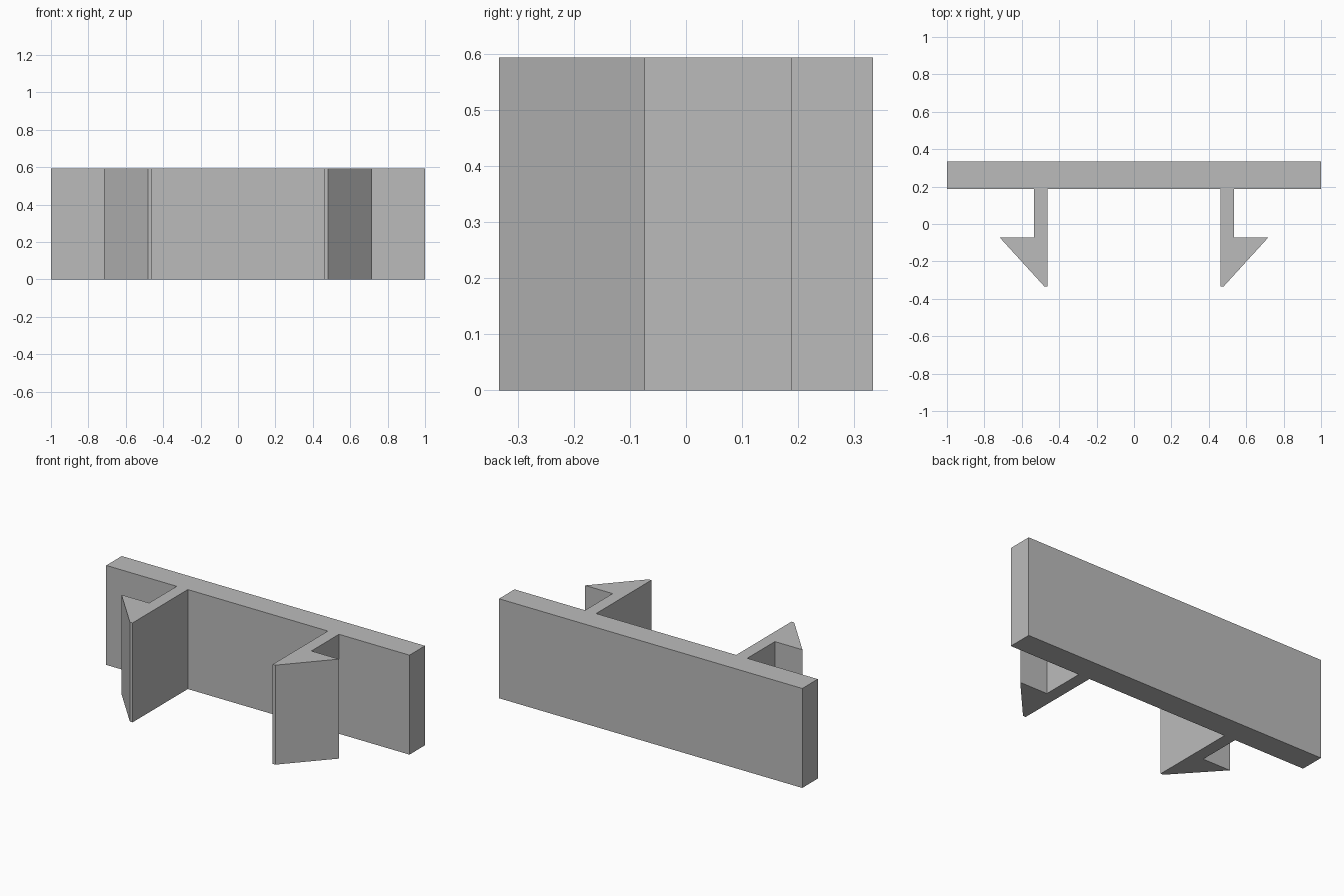
import bpy
import bmesh

cube = bpy.data.objects.get("Cube")
if cube:
    bpy.data.objects.remove(cube, do_unlink=True)

HEIGHT = 0.593

grey = bpy.data.materials.new("plain grey")
grey.use_nodes = True
colour = (0.5, 0.5, 0.5, 1)
grey.diffuse_color = colour
grey.node_tree.nodes["Principled BSDF"].inputs["Base Color"].default_value = colour


def extrude_outline(name, outline):
    """Raise a flat outline from the floor to the full height."""
    bm = bmesh.new()
    face = bm.faces.new([bm.verts.new((x, y, 0)) for x, y in outline])
    raised = bmesh.ops.extrude_face_region(bm, geom=[face])["geom"]
    top = [v for v in raised if isinstance(v, bmesh.types.BMVert)]
    bmesh.ops.translate(bm, verts=top, vec=(0, 0, HEIGHT))
    bmesh.ops.recalc_face_normals(bm, faces=bm.faces)
    mesh = bpy.data.meshes.new(name)
    bm.to_mesh(mesh)
    bm.free()
    mesh.materials.append(grey)
    obj = bpy.data.objects.new(name, mesh)
    bpy.context.collection.objects.link(obj)
    return obj


# Plate with two barbed clips as one continuous outline
back, plate_front, barb_back, tip = 0.333, 0.187, -0.073, -0.333
left_half = [
    (0.462, plate_front), (0.462, tip), (0.48, tip),      # inner side and blunt tip
    (0.717, barb_back), (0.535, barb_back),               # barb
    (0.535, plate_front), (1, plate_front), (1, back),    # stem and plate end
]
right_half = [(-x, y) for x, y in reversed(left_half)]
extrude_outline("clip_plate", left_half + right_half)
